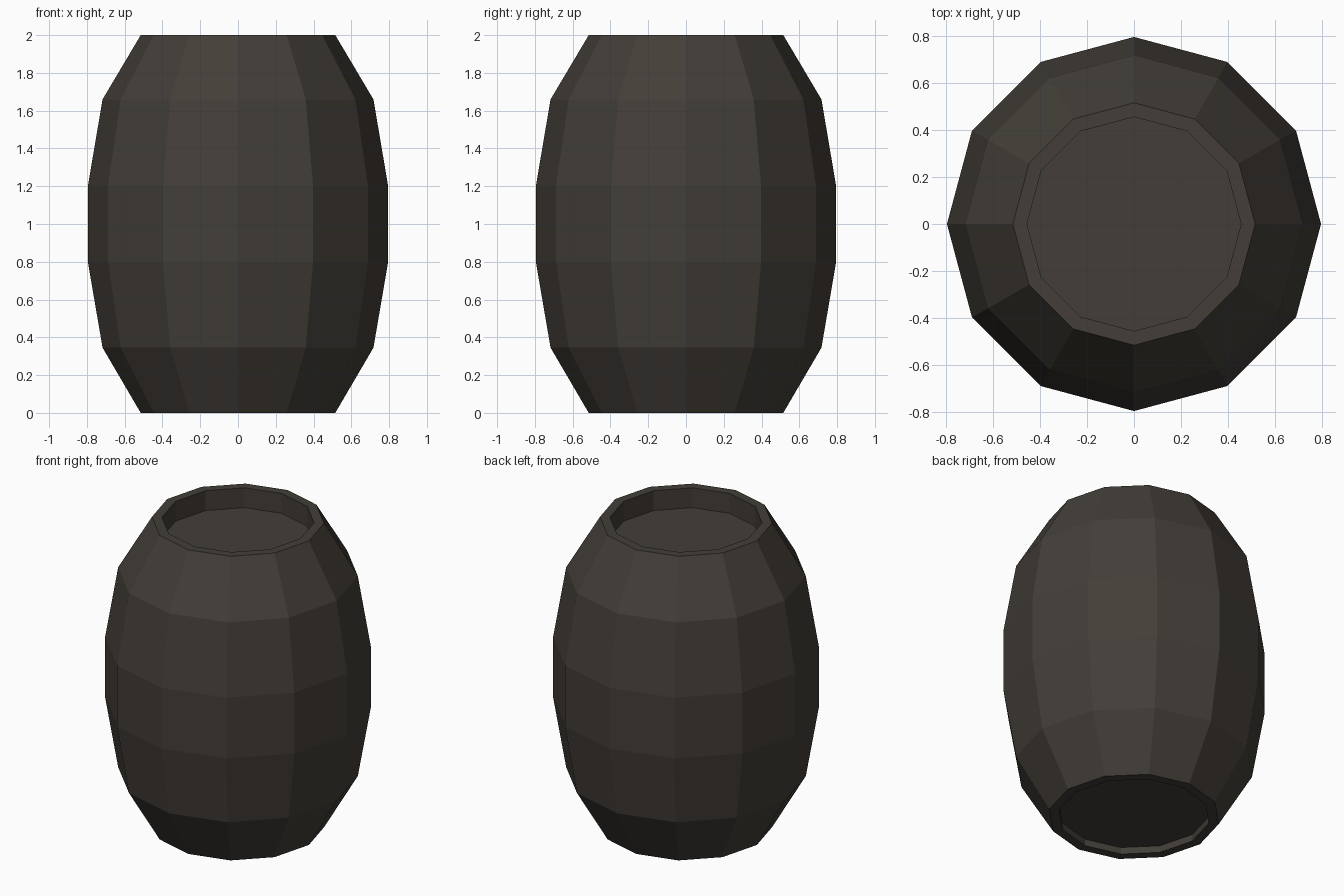
import bpy
import bmesh
from math import cos, sin, tau

cube = bpy.data.objects.get("Cube")
if cube:
    bpy.data.objects.remove(cube, do_unlink=True)

SIDES = 12

# Dark weathered wood
wood = bpy.data.materials.new("dark_wood")
wood.use_nodes = True
colour = (0.056, 0.048, 0.039, 1)
wood.diffuse_color = colour
shader = wood.node_tree.nodes["Principled BSDF"]
shader.inputs["Base Color"].default_value = colour
shader.inputs["Roughness"].default_value = 0.9

# Radius and height from the recessed bottom, up the staves, to the sunken lid
profile = [(0.455, 0.045), (0.455, 0), (0.515, 0), (0.717, 0.345), (0.795, 0.8),
           (0.795, 1.2), (0.717, 1.66), (0.515, 2), (0.455, 2), (0.455, 1.87)]


def lathe(name, points, material):
    """Revolve a profile into flat facets and cap both ends."""
    bm = bmesh.new()
    rings = [[bm.verts.new((r * cos(tau * i / SIDES), r * sin(tau * i / SIDES), z))
              for i in range(SIDES)] for r, z in points]
    for low, high in zip(rings, rings[1:]):
        for i in range(SIDES):
            j = (i + 1) % SIDES
            bm.faces.new((low[i], low[j], high[j], high[i]))
    bm.faces.new(reversed(rings[0]))
    bm.faces.new(rings[-1])
    bmesh.ops.recalc_face_normals(bm, faces=bm.faces)
    mesh = bpy.data.meshes.new(name)
    bm.to_mesh(mesh)
    bm.free()
    mesh.materials.append(material)
    obj = bpy.data.objects.new(name, mesh)
    bpy.context.collection.objects.link(obj)
    return obj


# Barrel body with rims and recessed ends
lathe("barrel", profile, wood)
